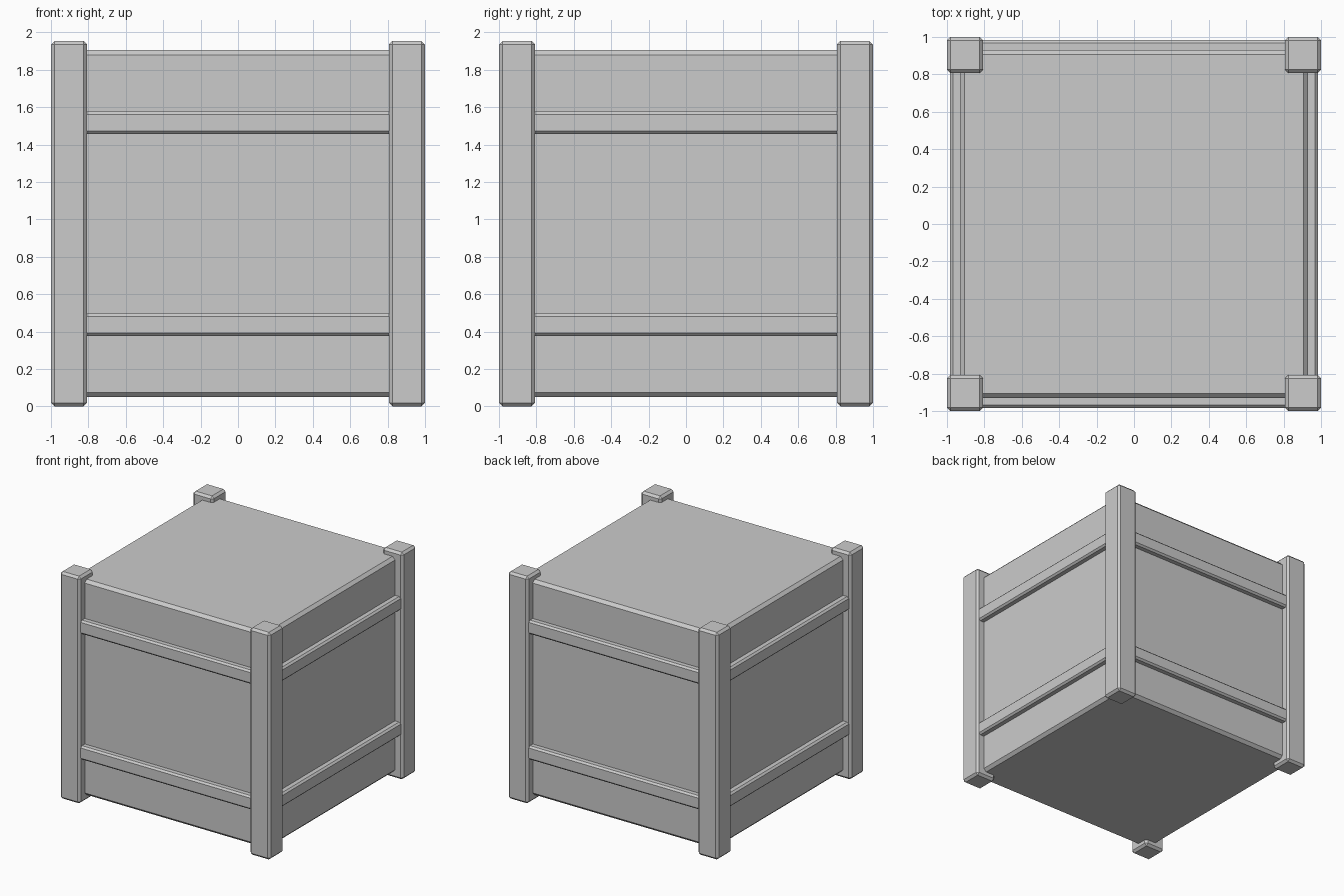
import bpy
import bmesh
from mathutils import Matrix, Vector

if "Cube" in bpy.data.objects:
    bpy.data.objects.remove(bpy.data.objects["Cube"])

MID = 0.977  # half of the overall height


def chamfered_box(name, size, loc, chamfer):
    bm = bmesh.new()
    bmesh.ops.create_cube(bm, size=1, matrix=Matrix.Diagonal(Vector((*size, 1))))
    bmesh.ops.bevel(bm, geom=bm.edges[:], offset=chamfer, segments=1,
                    affect='EDGES', profile=0.5)
    mesh = bpy.data.meshes.new(name)
    bm.to_mesh(mesh)
    bm.free()
    obj = bpy.data.objects.new(name, mesh)
    obj.location = loc
    bpy.context.collection.objects.link(obj)
    return obj


# Main crate body
chamfered_box("crate_body", (1.86, 1.86, 1.855), (0, 0, MID), 0.025)

# Corner posts
for x, side in ((-1, "left"), (1, "right")):
    for y, end in ((-1, "front"), (1, "back")):
        chamfered_box(f"{end}_{side}_post", (0.193, 0.193, 2 * MID),
                      (x * 0.9035, y * 0.9035, MID), 0.019)

# Horizontal rails on all four sides, ends hidden in the posts
for level, dz in (("lower", -0.54), ("upper", 0.54)):
    z = MID + dz
    for s, y_name, x_name in ((-1, "front", "left"), (1, "back", "right")):
        chamfered_box(f"{level}_{y_name}_rail", (1.8, 0.12, 0.118),
                      (0, s * 0.923, z), 0.015)
        chamfered_box(f"{level}_{x_name}_rail", (0.12, 1.8, 0.118),
                      (s * 0.923, 0, z), 0.015)
